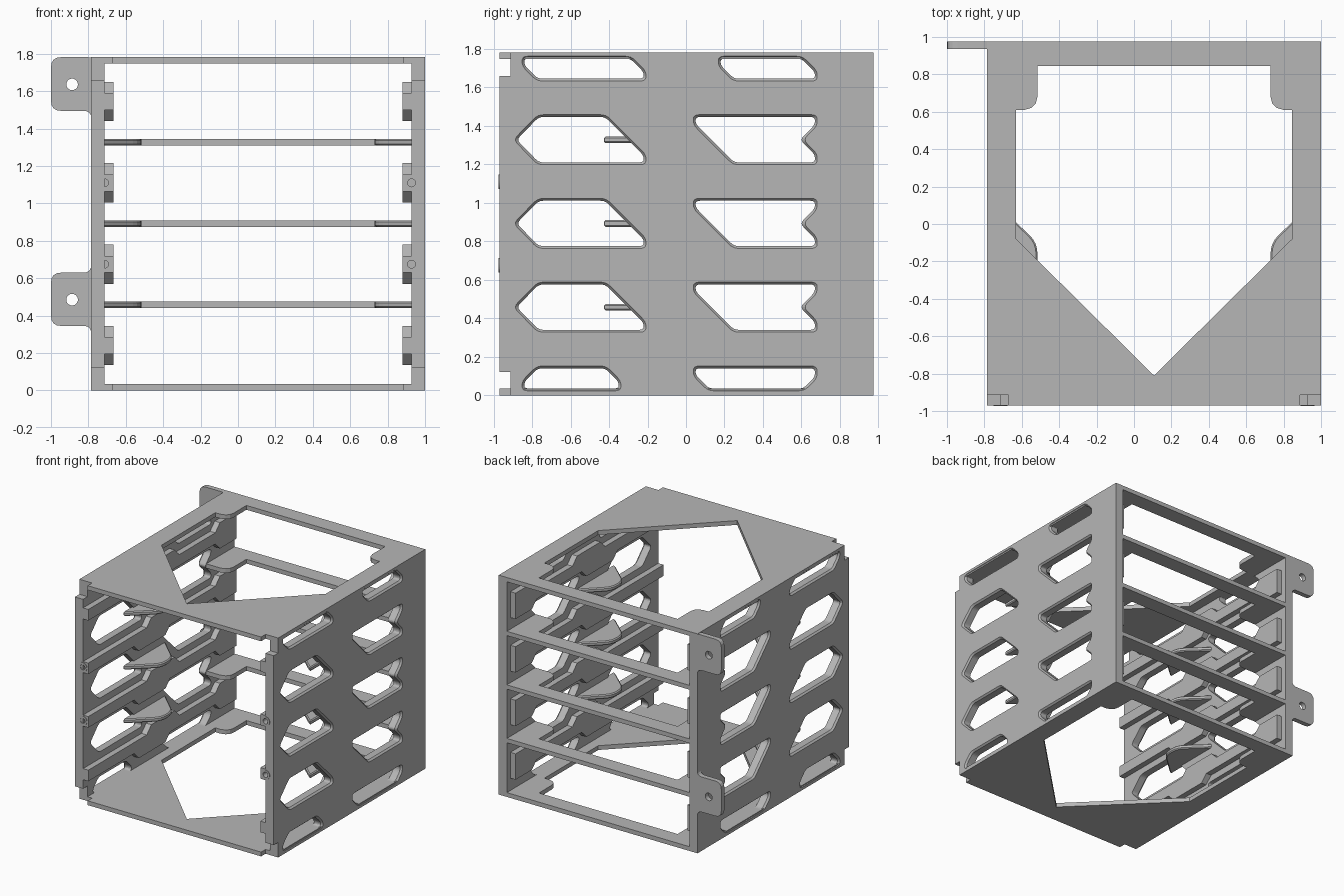
import bpy, bmesh, math
from mathutils import Vector

if "Cube" in bpy.data.objects:
    bpy.data.objects.remove(bpy.data.objects["Cube"])

CX = 0.107            # symmetry plane of the cage
X0, X1 = -0.785, 1.0  # outer wall faces
Y0, Y1, H = -0.97, 0.975, 1.782
WALL, PLATE, PITCH = 0.073, 0.035, 0.435

grey = bpy.data.materials.new("plain grey")
grey.diffuse_color = (0.47, 0.47, 0.47, 1)
grey.use_nodes = True
grey.node_tree.nodes["Principled BSDF"].inputs["Base Color"].default_value = grey.diffuse_color


def rounded(pts, r, n=4):
    """Round polygon corners with short quadratic arcs."""
    out = []
    for i, p in enumerate(pts):
        p, a, b = Vector(p), Vector(pts[i - 1]), Vector(pts[(i + 1) % len(pts)])
        da, db = a - p, b - p
        s, e = (p + d.normalized() * min(r, d.length * 0.45) for d in (da, db))
        for k in range(n + 1):
            t = k / n
            out.append(s * (1 - t) ** 2 + p * 2 * t * (1 - t) + e * t * t)
    return out


def grow(pts, d):
    """Offset a polygon outwards."""
    v = [Vector(p) for p in pts]
    area = sum(v[i - 1].x * v[i].y - v[i].x * v[i - 1].y for i in range(len(v)))
    sg = 1 if area > 0 else -1
    out = []
    for i, p in enumerate(v):
        e1, e2 = (p - v[i - 1]).normalized(), (v[(i + 1) % len(v)] - p).normalized()
        n1, n2 = Vector((e1.y, -e1.x)) * sg, Vector((e2.y, -e2.x)) * sg
        out.append(p + (n1 + n2) * d / (1 + n1.dot(n2)))
    return out


def loft(name, layers, axis):
    """Solid through (height, outline) layers stacked along an axis."""
    put = {"x": lambda p, h: (h, p[0], p[1]), "y": lambda p, h: (p[0], h, p[1]),
           "z": lambda p, h: (p[0], p[1], h)}[axis]
    bm = bmesh.new()
    rings = [[bm.verts.new(put(p, h)) for p in pts] for h, pts in layers]
    n = len(rings[0])
    bm.faces.new(rings[0])
    bm.faces.new(rings[-1])
    for a, b in zip(rings, rings[1:]):
        for i in range(n):
            bm.faces.new((a[i - 1], a[i], b[i], b[i - 1]))
    bmesh.ops.recalc_face_normals(bm, faces=bm.faces)
    me = bpy.data.meshes.new(name)
    bm.to_mesh(me)
    bm.free()
    me.materials.append(grey)
    ob = bpy.data.objects.new(name, me)
    bpy.context.collection.objects.link(ob)
    return ob


def prism(name, pts, lo, hi, axis):
    return loft(name, [(lo, pts), (hi, pts)], axis)


def rect(a, b, c, d):
    return [(a, c), (b, c), (b, d), (a, d)]


def disc(x, y, r, n=24):
    return [(x + r * math.cos(k * math.tau / n), y + r * math.sin(k * math.tau / n)) for k in range(n)]


def cut(ob, cutters):
    """Subtract the cutters and discard them."""
    for c in cutters:
        m = ob.modifiers.new("cut", "BOOLEAN")
        m.object, m.operation, m.solver = c, "DIFFERENCE", "EXACT"
    me = bpy.data.meshes.new_from_object(ob.evaluated_get(bpy.context.evaluated_depsgraph_get()))
    ob.modifiers.clear()
    ob.data = me
    for c in cutters:
        bpy.data.objects.remove(c)


def mirror(ob, name):
    """Copy a part across the symmetry plane."""
    me = ob.data.copy()
    for v in me.vertices:
        v.co.x = 2 * CX - v.co.x
    me.flip_normals()
    bpy.context.collection.objects.link(bpy.data.objects.new(name, me))


# window outlines in the side walls (y, z)
windows = [
    [(-.84, 1.75), (-.29, 1.75), (-.22, 1.68), (-.22, 1.645), (-.77, 1.645), (-.84, 1.715)],
    [(.18, 1.75), (.6, 1.75), (.67, 1.68), (.67, 1.645), (.25, 1.645), (.18, 1.715)],
    [(-.84, .035), (-.35, .035), (-.35, .07), (-.42, .14), (-.77, .14), (-.84, .07)],
    [(.05, .14), (.67, .14), (.67, .095), (.61, .035), (.12, .035), (.05, .105)]]
for k in range(3):
    z = 1.328 - k * PITCH
    windows.append([(-.88, z), (-.765, z + .118), (-.42, z + .118), (-.22, z - .082),
                    (-.22, z - .118), (-.765, z - .118)])
    windows.append([(.05, z + .118), (.67, z + .118), (.67, z + .078), (.592, z), (.67, z - .078),
                    (.67, z - .118), (.25, z - .118), (.05, z + .082)])


def corner_cuts():
    return [prism("corner_cutter", rect(Y0 - .1, -.913, lo, hi), .887, 1.1, "x")
            for lo, hi in ((1.66, 2), (-1, .122))]


# right wall with chamfered windows, mirrored to the left
wall = prism("right_wall", rect(Y0, Y1, 0, H), X1 - WALL, X1, "x")
cutters = corner_cuts()
for w in windows:
    small, big = rounded(w, .025), rounded(grow(w, .012), .03)
    cutters.append(loft("window_cutter", [(.8, small), (X1 - .014, small), (X1, big), (1.1, big)], "x"))
cut(wall, cutters)
mirror(wall, "left_wall")

# guide rails that widen between the windows, with screw bosses on the middle two
for k in range(4):
    z = 1.545 - k * PITCH
    upper = [(Y0, .045), (-.22, .045), (-.16, .105), (.14, .105), (.20, .045), (.66, .045),
             (.72, .105), (.93, .105)]
    lower = [(.93, -.105), (.72, -.105), (.66, -.045), (.08, -.045), (.02, -.105),
             (-.32, -.105), (-.38, -.045), (Y0, -.045)]
    rail = prism(f"right_rail_{k + 1}", [(y, z + d) for y, d in upper + lower], .88, X1 - WALL + .004, "x")
    if k in (1, 2):
        hole = lambda: prism("screw_cutter", disc(.928, z, .021), -1.1, -.86, "y")
        cut(rail, [hole()])
        cut(wall, [hole()])
        boss = prism(f"right_boss_{k}", disc(.928, z, .038), Y0 - .004, -.87, "y")
        cut(boss, [hole()])
        mirror(boss, f"left_boss_{k}")
    mirror(rail, f"left_rail_{k + 1}")

# top and bottom plates with the arrow-shaped opening
half = [(CX, -.81), (.845, -.08), (.845, .61), (.80, .61), (.762, .621), (.739, .645), (.73, .68), (.73, .845)]
opening = half + [(2 * CX - x, y) for x, y in reversed(half[1:])]
for name, z in (("bottom_plate", 0), ("top_plate", H - PLATE)):
    plate = prism(name, rect(X0 + .004, X1 - .004, Y0, Y1), z, z + PLATE, "z")
    cutters = [prism("opening_cutter", opening, z - .1, z + .1, "z")]
    for x in (X0, X1):
        cutters.append(prism("corner_cutter", rect(x - .113, x + .113, Y0 - .1, -.913), z - .1, z + .1, "z"))
    cut(plate, cutters)

# intermediate levels: back bar with corner pads, and side support tabs
pad = [(.93, Y1), (.93, .61), (.80, .61), (.762, .621), (.739, .645), (.73, .68), (.73, .845)]
frame = pad + [(2 * CX - x, y) for x, y in reversed(pad)]
for k in range(3):
    z = 1.31 - k * PITCH
    prism(f"back_bar_{k + 1}", frame, z, z + PLATE, "z")
    tab = rounded([(.95, .10), (.93, .09), (.73, -.10), (.73, -.24), (.93, -.42), (.95, -.43)], .06)
    tab = loft(f"right_tab_{k + 1}", [(z, grow(tab, -.008)), (z + .008, tab), (z + .027, tab),
                                      (z + PLATE, grow(tab, -.008))], "z")
    mirror(tab, f"left_tab_{k + 1}")

# mounting ears on the left back edge
for name, lo, hi in (("lower_ear", .345, .63), ("upper_ear", 1.495, H)):
    pts = rounded([(-.75, lo), (-1, lo), (-1, hi), (-.75, hi)], .055)
    ear = prism(name, pts, .935, Y1, "y")
    cut(ear, [prism("hole_cutter", disc(-.887, (lo + hi) / 2 - .002, .031), .8, 1.1, "y")])
    # small fillets where the ear meets the wall
    for s, z in ((-1, lo), (1, hi)):
        if z < H:
            arc = [(-.82 + .035 * math.sin(t * math.pi / 8), z + s * .035 * (1 - math.cos(t * math.pi / 8)))
                   for t in range(5)]
            prism(name + "_fillet", arc + [(-.76, z + s * .035), (-.76, z - s * .01), (-.82, z - s * .01)],
                  .935, Y1, "y")
